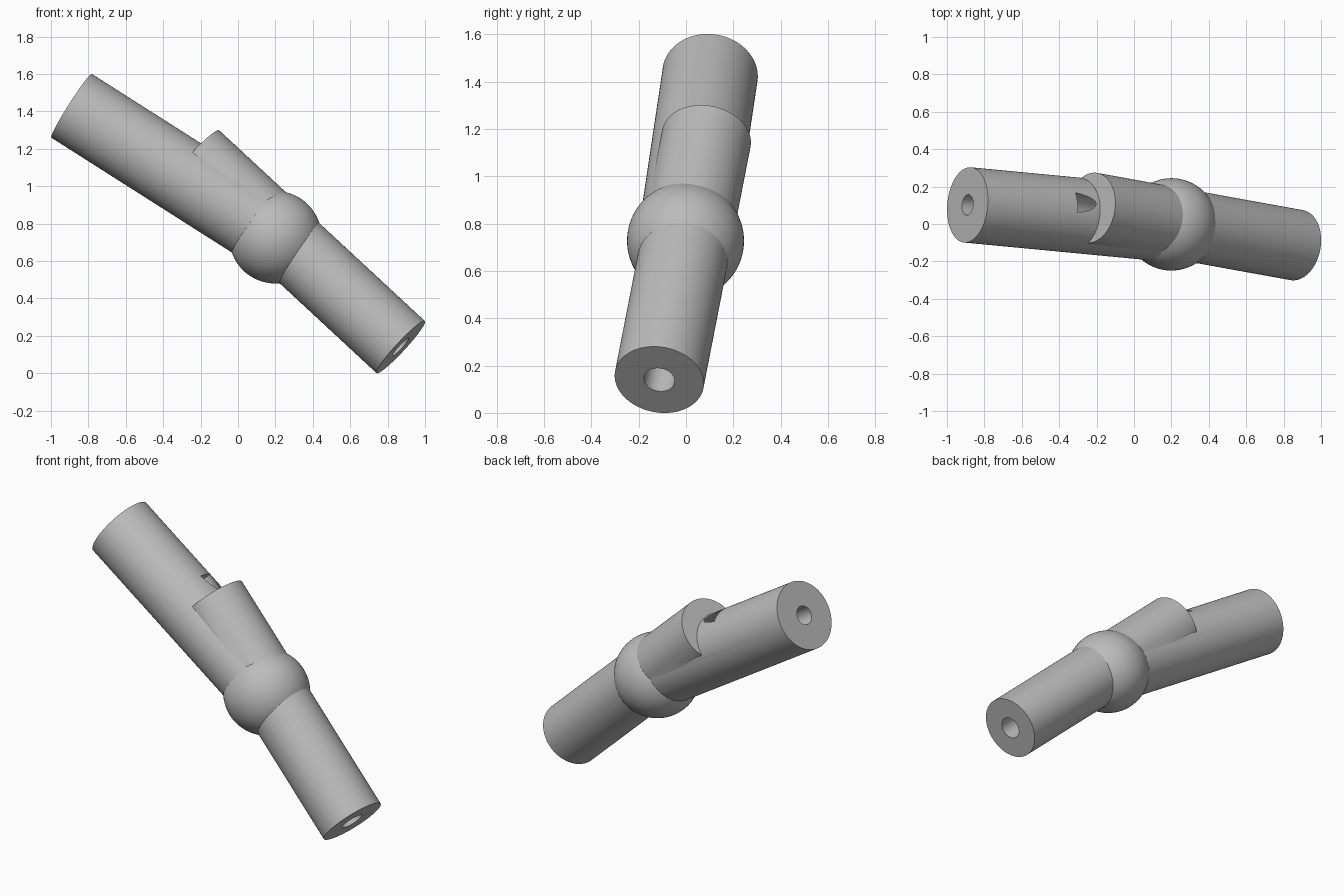
import bpy
import math
from mathutils import Vector

default = bpy.data.objects.get("Cube")
if default:
    bpy.data.objects.remove(default, do_unlink=True)

grey = bpy.data.materials.new("plain grey")
grey.use_nodes = True
grey.diffuse_color = (0.5, 0.5, 0.5, 1)
grey.node_tree.nodes["Principled BSDF"].inputs["Base Color"].default_value = (0.5, 0.5, 0.5, 1)


def rod(name, start, end, radius, extra=0.0):
    """Cylinder between two points, lengthened by extra at both ends."""
    start, end = Vector(start), Vector(end)
    axis = end - start
    bpy.ops.mesh.primitive_cylinder_add(
        vertices=96, radius=radius, depth=axis.length + 2 * extra,
        location=(start + end) / 2, rotation=axis.to_track_quat("Z", "Y").to_euler())
    obj = bpy.context.object
    obj.name = name
    obj.data.materials.append(grey)
    return obj


def combine(target, tool, operation):
    """Apply an exact boolean and remove the tool."""
    mod = target.modifiers.new(operation.lower(), "BOOLEAN")
    mod.operation = operation
    mod.solver = "EXACT"
    mod.object = tool
    bpy.context.view_layer.objects.active = target
    bpy.ops.object.modifier_apply(modifier=mod.name)
    bpy.data.objects.remove(tool, do_unlink=True)


# Axes of the two tubes and the centre of the ball
hub = (0.2, -0.002, 0.727)
long_ends = ((-0.89, 0.102, 1.43), (0.2, -0.002, 0.737))
short_ends = ((-0.23, 0.086, 1.16), (0.87, -0.113, 0.14))

# Solid body: long tube, crossing tube and ball
joint = rod("tube_joint", *long_ends, 0.202)
combine(joint, rod("crossing_tube", *short_ends, 0.19), "UNION")
bpy.ops.mesh.primitive_uv_sphere_add(segments=64, ring_count=40, radius=0.247, location=hub)
ball = bpy.context.object
ball.name = "ball"
ball.data.materials.append(grey)
combine(joint, ball, "UNION")

# Bores along both axes; the crossing bore breaks out as a notch in the long tube
combine(joint, rod("long_bore", *long_ends, 0.055, 0.14), "DIFFERENCE")
combine(joint, rod("crossing_bore", *short_ends, 0.066, 0.14), "DIFFERENCE")

bpy.ops.object.select_all(action="DESELECT")
joint.select_set(True)
bpy.context.view_layer.objects.active = joint
bpy.ops.object.shade_smooth_by_angle(angle=math.radians(25))
